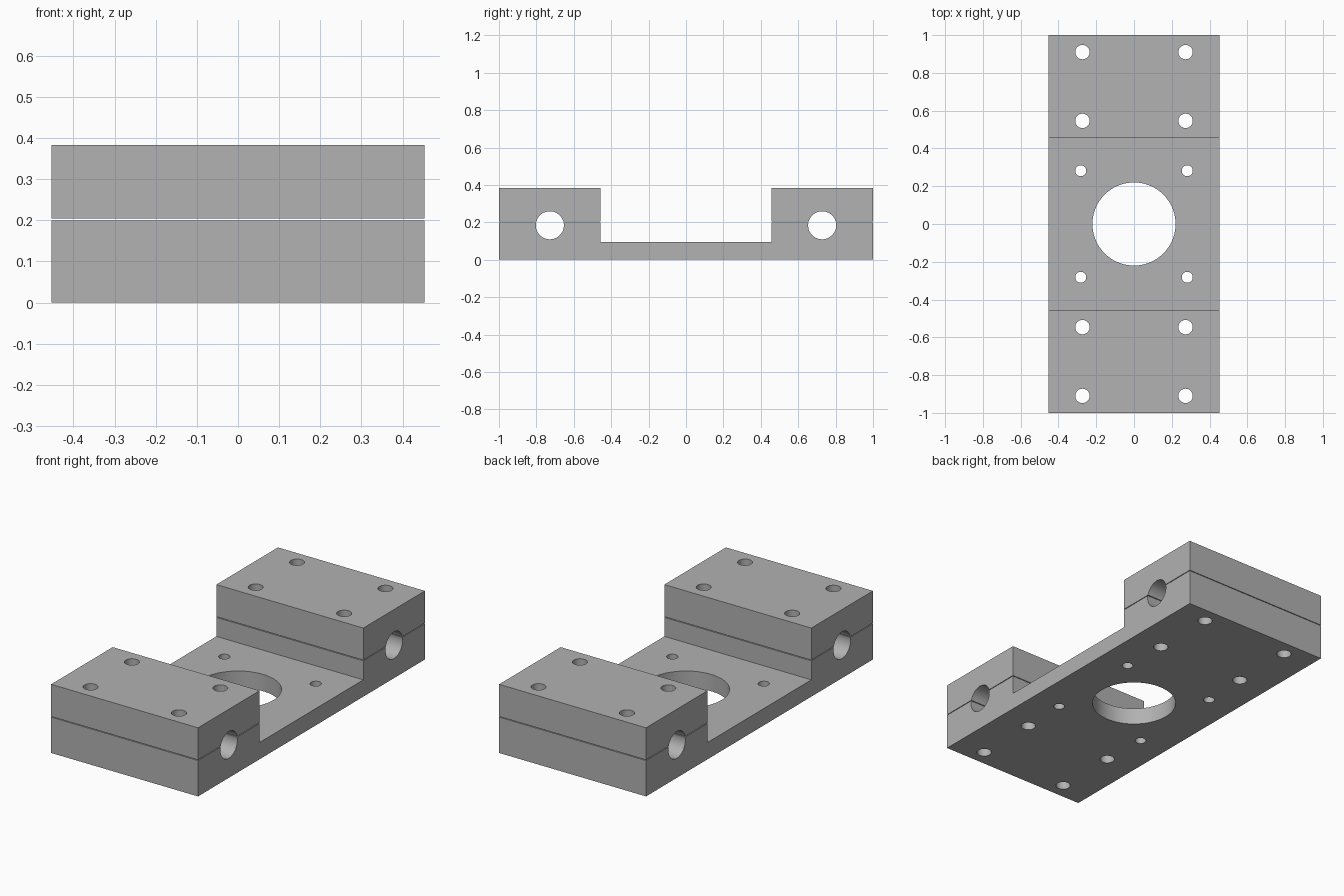
import bpy, bmesh, math
from mathutils import Matrix, Vector

cube = bpy.data.objects.get("Cube")
if cube:
    bpy.data.objects.remove(cube, do_unlink=True)

HALF_W, INNER, OUTER = 0.4535, 0.457, 1.0
PLATE_Z, SPLIT_Z, GAP, TOP_Z = 0.094, 0.2, 0.004, 0.383
BLOCK_Y = 0.728

grey = bpy.data.materials.new("machined grey")
grey.use_nodes = True
colour = (0.445, 0.445, 0.445, 1)
grey.diffuse_color = colour
grey.node_tree.nodes["Principled BSDF"].inputs["Base Color"].default_value = colour


def make_object(name, bm):
    bmesh.ops.recalc_face_normals(bm, faces=bm.faces)
    mesh = bpy.data.meshes.new(name)
    bm.to_mesh(mesh)
    bm.free()
    mesh.materials.append(grey)
    obj = bpy.data.objects.new(name, mesh)
    bpy.context.collection.objects.link(obj)
    return obj


def extrude_profile(name, points):
    """Extrude a side profile of (y, z) points across the full width."""
    bm = bmesh.new()
    face = bm.faces.new([bm.verts.new((-HALF_W, y, z)) for y, z in points])
    result = bmesh.ops.extrude_face_region(bm, geom=[face])
    verts = [v for v in result["geom"] if isinstance(v, bmesh.types.BMVert)]
    bmesh.ops.translate(bm, verts=verts, vec=(2 * HALF_W, 0, 0))
    return make_object(name, bm)


def add_cylinder(bm, centre, radius, axis="Z", segments=48):
    turn = Matrix.Rotation(math.pi / 2, 4, "Y") if axis == "X" else Matrix()
    bmesh.ops.create_cone(bm, cap_ends=True, segments=segments, radius1=radius,
                          radius2=radius, depth=2,
                          matrix=Matrix.Translation(Vector(centre)) @ turn)


# Channel-shaped base with the lower half of both clamps
left_half = [(-OUTER, 0), (-OUTER, SPLIT_Z), (-INNER, SPLIT_Z), (-INNER, PLATE_Z)]
base = extrude_profile("base_plate", left_half + [(-y, z) for y, z in reversed(left_half)])

# Clamp caps, separated from the base by a thin slit
parts = [base]
for name, side in (("front_clamp_cap", -1), ("back_clamp_cap", 1)):
    low = SPLIT_Z + GAP
    parts.append(extrude_profile(name, [(side * OUTER, low), (side * OUTER, TOP_Z),
                                        (side * INNER, TOP_Z), (side * INNER, low)]))

# Cutters for the rod bores, bolt holes, mounting holes and centre opening
bm = bmesh.new()
add_cylinder(bm, (0, 0, 0), 0.22, segments=96)
for sy in (-1, 1):
    add_cylinder(bm, (0, sy * BLOCK_Y, 0.184), 0.075, "X")
    for sx in (-1, 1):
        add_cylinder(bm, (sx * 0.282, sy * 0.282, 0), 0.029)
        for offset in (-0.182, 0.182):
            add_cylinder(bm, (sx * 0.273, sy * BLOCK_Y + offset, 0), 0.038)
cutter = make_object("hole_cutter", bm)
cutter.hide_render = True

# Drill every part, then smooth the hole walls
for part in parts:
    drill = part.modifiers.new("holes", "BOOLEAN")
    drill.operation = "DIFFERENCE"
    drill.solver = "EXACT"
    drill.object = cutter
    bpy.ops.object.select_all(action="DESELECT")
    part.select_set(True)
    bpy.context.view_layer.objects.active = part
    bpy.ops.object.modifier_apply(modifier=drill.name)
    bpy.ops.object.shade_smooth_by_angle(angle=math.radians(30))

bpy.data.objects.remove(cutter, do_unlink=True)
